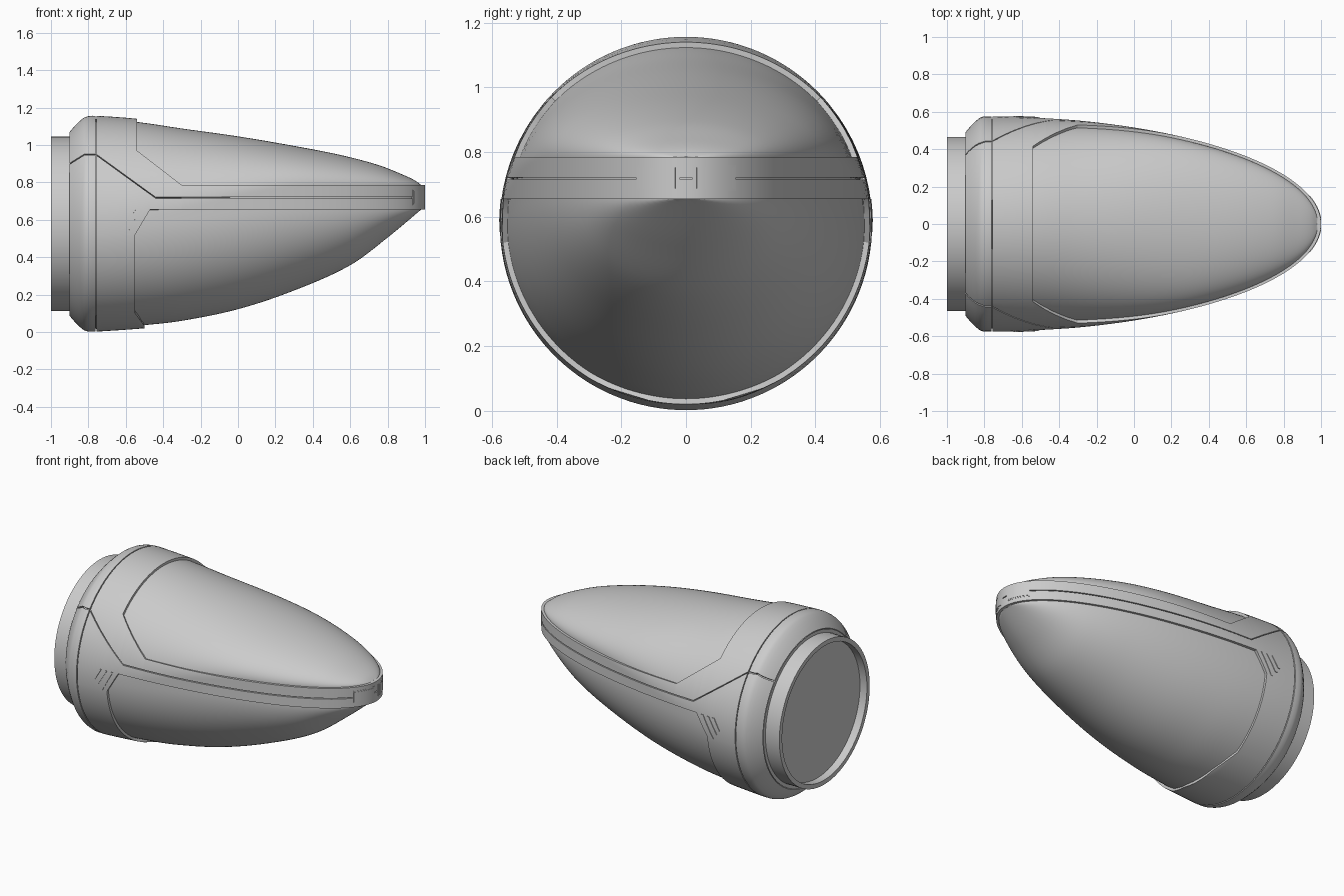
import bpy, bmesh, math

if "Cube" in bpy.data.objects:
    bpy.data.objects.remove(bpy.data.objects["Cube"])

ZC = 0.578   # height of the rear axis

# Silhouette tables: (x, z)
TOP = [(-.9, 1.07), (-.87, 1.105), (-.83, 1.142), (-.8, 1.154), (-.76, 1.156), (-.54, 1.14), (-.3, 1.105),
       (0, 1.063), (.3, 1.012), (.55, .963), (.75, .91), (.87, .863), (.95, .825), (1, .785)]
BOTTOM = [(-.8, .002), (-.76, .002), (-.5, .02), (-.3, .043), (0, .105), (.3, .205), (.6, .34), (.8, .488), (1, .655)]
# Panel outlines and seam on the side: (x, z)
SEAM = [(-.9, .9), (-.82, .95), (-.76, .95), (-.44, .718), (1, .718)]
EDGE_UP = [(-.76, .97), (-.54, .97), (-.3, .785), (1, .785)]
EDGE_LOW = [(-.76, .52), (-.55, .52), (-.47, .655), (1, .655)]
CHIN = [(-.76, .1), (-.55, .1), (-.5, .032)]


def lin(pts, x):
    if x <= pts[0][0]:
        return pts[0][1]
    for (a, p), (b, q) in zip(pts, pts[1:]):
        if x <= b:
            return p + (q - p) * (x - a) / (b - a)
    return pts[-1][1]


def smooth(pts, x):
    n = len(pts)
    i = max([k for k in range(n - 1) if pts[k][0] <= x] or [0])
    def slope(k):
        a, b = pts[max(k - 1, 0)], pts[min(k + 1, n - 1)]
        return (b[1] - a[1]) / (b[0] - a[0])
    (a, p), (b, q) = pts[i], pts[i + 1]
    h = b - a
    t = (x - a) / h
    return ((2*t**3 - 3*t*t + 1) * p + (t**3 - 2*t*t + t) * h * slope(i)
            + (3*t*t - 2*t**3) * q + (t**3 - t*t) * h * slope(i + 1))


def z_top(x, off=0):
    return max(smooth(TOP, x) - off, .785)


def z_bot(x, off=0):
    z = 2 * ZC - smooth(TOP, x) if x < -.8 else smooth(BOTTOM, x)
    return min(z + off, .655)


def half_width(x, z, off=0):
    if x < -.8:
        w = smooth(TOP, x) - ZC - off
    else:
        w = (.576 - off) * math.sqrt(max(0, 1 - ((x + .8) / (1.8 - off)) ** 2))
    t = min(1, max(0, (x + .8) / 1.2))
    t = t * t * (3 - 2 * t)
    up, low = ZC + (.785 - ZC) * t, ZC + (.655 - ZC) * t
    d = 0
    if z > up:
        d = (z - up) / max(1e-4, z_top(x, off) - up)
    elif z < low:
        d = (low - z) / max(1e-4, low - z_bot(x, off))
    return w * math.sqrt(max(0, 1 - d * d))


EASE = {'lin': lambda t: t,
        'top': lambda t: math.sin(t * math.pi / 2),
        'bot': lambda t: 1 - math.cos(t * math.pi / 2)}


def patch(bm, xs, lo, hi, n, ease='lin', off=0, shear=0):
    """Skin patch between two height curves, on both sides."""
    for s in (-1, 1):
        rows = []
        for x in xs:
            a, b = lo(x), hi(x)
            row = []
            for j in range(n + 1):
                t = EASE[ease](j / n)
                z, px = a + (b - a) * t, x + shear * t
                row.append(bm.verts.new((px, s * half_width(px, z, off), z)))
            rows.append(row)
        for r, q in zip(rows, rows[1:]):
            for j in range(n):
                f = [r[j], q[j], q[j + 1], r[j + 1]]
                bm.faces.new(f if s < 0 else f[::-1])


def finish(bm, name, thick=0):
    bmesh.ops.remove_doubles(bm, verts=bm.verts, dist=1e-5)
    bmesh.ops.dissolve_degenerate(bm, edges=bm.edges, dist=1e-6)
    me = bpy.data.meshes.new(name)
    bm.to_mesh(me)
    bm.free()
    ob = bpy.data.objects.new(name, me)
    bpy.context.collection.objects.link(ob)
    bpy.ops.object.select_all(action='DESELECT')
    ob.select_set(True)
    bpy.context.view_layer.objects.active = ob
    if thick:
        m = ob.modifiers.new('thickness', 'SOLIDIFY')
        m.thickness, m.offset = thick, -1
        bpy.ops.object.modifier_apply(modifier=m.name)
    bpy.ops.object.shade_smooth_by_angle(angle=math.radians(30))
    return ob


def stations(x0, x1, extra=()):
    xs = {round(x0 + (x1 - x0) * math.sin(k / 48 * math.pi / 2), 5) for k in range(49)}
    return sorted(xs | set(extra))


GAP = .003
seam_hi = lambda x: lin(SEAM, x) + GAP
seam_lo = lambda x: lin(SEAM, x) - GAP
edge_up = lambda x: lin(EDGE_UP, x)
edge_low = lambda x: lin(EDGE_LOW, x)
chin = lambda x: lin(CHIN, x)
XS = stations(-.757, 1, (-.55, -.54, -.5, -.47, -.44, -.3))
upto = lambda x1: [x for x in XS if x <= x1]

# Raised shell, upper half: rear hood and upper belt
bm = bmesh.new()
patch(bm, XS, seam_hi, edge_up, 8)
patch(bm, upto(-.54), edge_up, z_top, 24, 'top')
finish(bm, 'upper_shell', .03)

# Raised shell, lower half: rear cup, chin and lower belt
bm = bmesh.new()
patch(bm, XS, edge_low, seam_lo, 8)
patch(bm, upto(-.55), chin, edge_low, 16)
patch(bm, upto(-.5), z_bot, chin, 14, 'bot')
finish(bm, 'lower_shell', .03)

# Rounded rear rim in two pieces
RX = [-.9, -.885, -.87, -.85, -.83, -.82, -.815, -.8, -.78, -.763]
for name, lo, hi, ease in (('upper_rear_rim', seam_hi, z_top, 'top'), ('lower_rear_rim', z_bot, seam_lo, 'bot')):
    bm = bmesh.new()
    patch(bm, RX, lo, hi, 40, ease)
    finish(bm, name, .02)

# Inset domes, also the floor of every seam
IN = .017
IX = [-.897] + RX[1:-1] + stations(-.76, 1 - IN)
for name, lo, hi, ease in (('upper_dome', lambda x: .71, lambda x: z_top(x, IN), 'top'),
                           ('lower_dome', lambda x: z_bot(x, IN), lambda x: .71, 'bot')):
    bm = bmesh.new()
    patch(bm, IX, lo, hi, 40, ease, IN)
    finish(bm, name)

# Nose plate with a thin frame
NX = [.935 + .065 * math.sin(k / 12 * math.pi / 2) for k in range(13)]
bm = bmesh.new()
patch(bm, NX, lambda x: .68, lambda x: .76, 2, off=-.001)
finish(bm, 'nose_frame', .01)
bm = bmesh.new()
patch(bm, [.941] + NX[2:], lambda x: .687, lambda x: .753, 2, off=-.003)
finish(bm, 'nose_plate', .01)

# Slanted vent bars on both sides
bm = bmesh.new()
for x, z, sh in ((-.645, .583, .042), (-.625, .552, .062), (-.597, .518, .075)):
    patch(bm, [x, x + .008, x + .016], lambda q: z, lambda q: .655, 6, off=-.004, shear=sh)
finish(bm, 'vent_bars', .012)

# Rear collar with recessed end disc
bm = bmesh.new()
prof = [(-.9, .488), (-.9, .466), (-1, .466), (-1, .437), (-.95, .437), (-.95, 0)]
vs = [bm.verts.new((x, r, ZC)) for x, r in prof]
es = [bm.edges.new(p) for p in zip(vs, vs[1:])]
bmesh.ops.spin(bm, geom=vs + es, cent=(0, 0, ZC), axis=(1, 0, 0), angle=2 * math.pi, steps=80)
bmesh.ops.remove_doubles(bm, verts=bm.verts, dist=1e-5)
bmesh.ops.recalc_face_normals(bm, faces=bm.faces)
if sum(f.normal.x * f.calc_area() for f in bm.faces) > 0:
    bmesh.ops.reverse_faces(bm, faces=bm.faces)
finish(bm, 'rear_collar')
